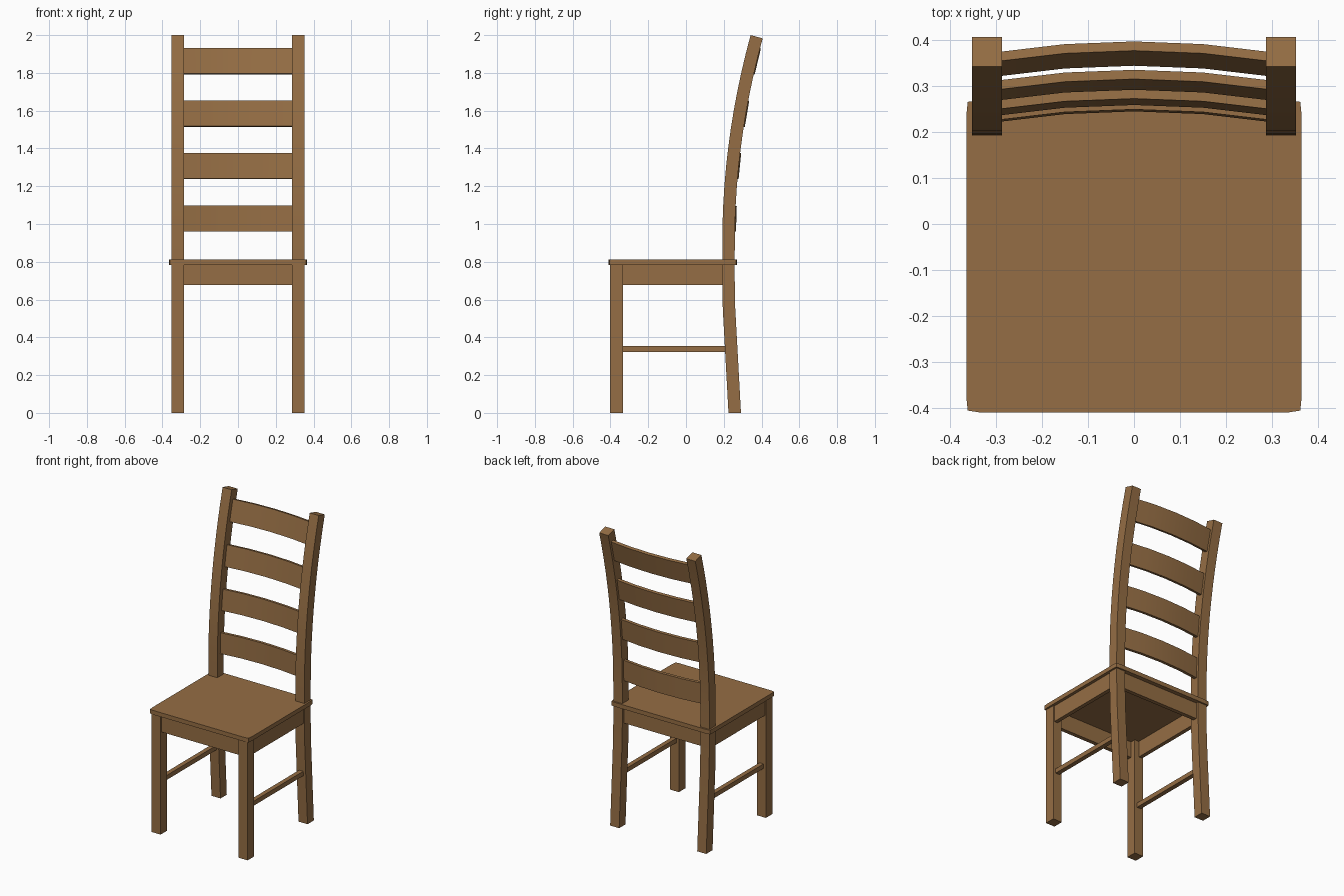
import bpy, bmesh, math

if "Cube" in bpy.data.objects:
    bpy.data.objects.remove(bpy.data.objects["Cube"])

wood = bpy.data.materials.new("brown wood")
wood.diffuse_color = (0.30, 0.155, 0.058, 1)
wood.use_nodes = True
wood.node_tree.nodes["Principled BSDF"].inputs["Base Color"].default_value = wood.diffuse_color


def finish(name, bm, smooth=False):
    bmesh.ops.recalc_face_normals(bm, faces=bm.faces)
    me = bpy.data.meshes.new(name)
    bm.to_mesh(me)
    bm.free()
    me.materials.append(wood)
    if smooth:
        me.shade_smooth()
        me.set_sharp_from_angle(angle=math.radians(30))
    ob = bpy.data.objects.new(name, me)
    bpy.context.collection.objects.link(ob)
    return ob


def box(name, x, y, z):
    bm = bmesh.new()
    bmesh.ops.create_cube(bm, size=1)
    for v in bm.verts:
        v.co = [lo + (c + 0.5) * (hi - lo) for c, (lo, hi) in zip(v.co, (x, y, z))]
    return finish(name, bm)


def sweep(name, sections, smooth=True):
    """Skin a row of four-point cross-sections and cap both ends."""
    bm = bmesh.new()
    rings = [[bm.verts.new(p) for p in s] for s in sections]
    for a, b in zip(rings, rings[1:]):
        for i in range(4):
            j = (i + 1) % 4
            bm.faces.new((a[i], a[j], b[j], b[i]))
    bm.faces.new(rings[0])
    bm.faces.new(rings[-1])
    return finish(name, bm, smooth)


def span(s, a, b):
    return tuple(sorted((s * a, s * b)))


def post_front(z):
    """Front edge of the back post: splayed foot, curved back."""
    if z < 0.6:
        return 0.192 + 0.033 * (0.6 - z) / 0.6
    return 0.192 + 0.15 * (max(z - 0.9, 0) / 1.1) ** 2


X0, X1, W = 0.286, 0.352, 0.066

# Seat board with slightly softened corners
bm = bmesh.new()
quarter = [(0.364, 0.305), (0.361, 0.335), (0.335, 0.339)]
outline = []
for sx, sy in ((1, 1), (-1, 1), (-1, -1), (1, -1)):
    pts = quarter if sx * sy > 0 else quarter[::-1]
    outline += [(sx * x, sy * y - 0.07) for x, y in pts]
face = bm.faces.new([bm.verts.new((x, y, 0.784)) for x, y in outline])
top = bmesh.ops.extrude_face_region(bm, geom=[face])["geom"]
for v in top:
    if isinstance(v, bmesh.types.BMVert):
        v.co.z = 0.812
finish("seat", bm)

# Legs, posts, side aprons and stretchers, on both sides
for s, side in ((-1, "left"), (1, "right")):
    box("front_leg_" + side, span(s, X0, X1), (-0.402, -0.334), (0, 0.785))
    box("side_apron_" + side, span(s, 0.318, 0.344), (-0.34, 0.21), (0.677, 0.785))
    box("stretcher_" + side, span(s, 0.304, 0.334), (-0.34, 0.225), (0.323, 0.353))
    sections = []
    for z in [0, 0.3, 0.55, 0.7, 0.85] + [1 + i * 0.1 for i in range(11)]:
        slope = (post_front(z + 0.01) - post_front(z - 0.01)) / 0.02 if z else 0
        n = math.hypot(1, slope)
        y, yb, zb = post_front(z), post_front(z) + W / n, z - W * slope / n
        sections.append([(s * X0, y, z), (s * X1, y, z),
                         (s * X1, yb, zb), (s * X0, yb, zb)])
    sweep("back_post_" + side, sections)

# Front and rear aprons
box("front_apron", (-0.29, 0.29), (-0.394, -0.368), (0.677, 0.785))
box("rear_apron", (-0.29, 0.29), (0.215, 0.241), (0.677, 0.785))

# Bowed back slats following the lean of the posts
for k, z0 in enumerate((0.96, 1.24, 1.518, 1.796)):
    z1 = z0 + 0.137
    sections = []
    for x in (-0.3, -0.15, 0, 0.15, 0.3):
        bow = 0.03 + 0.022 * (1 - (x / 0.29) ** 2)
        a, b = post_front(z0) + bow, post_front(z1) + bow
        dz = 0.02 * (b - a) / (z1 - z0)
        sections.append([(x, a, z0), (x, a + 0.02, z0 - dz),
                         (x, b + 0.02, z1 - dz), (x, b, z1)])
    sweep(f"back_slat_{k + 1}", sections)
